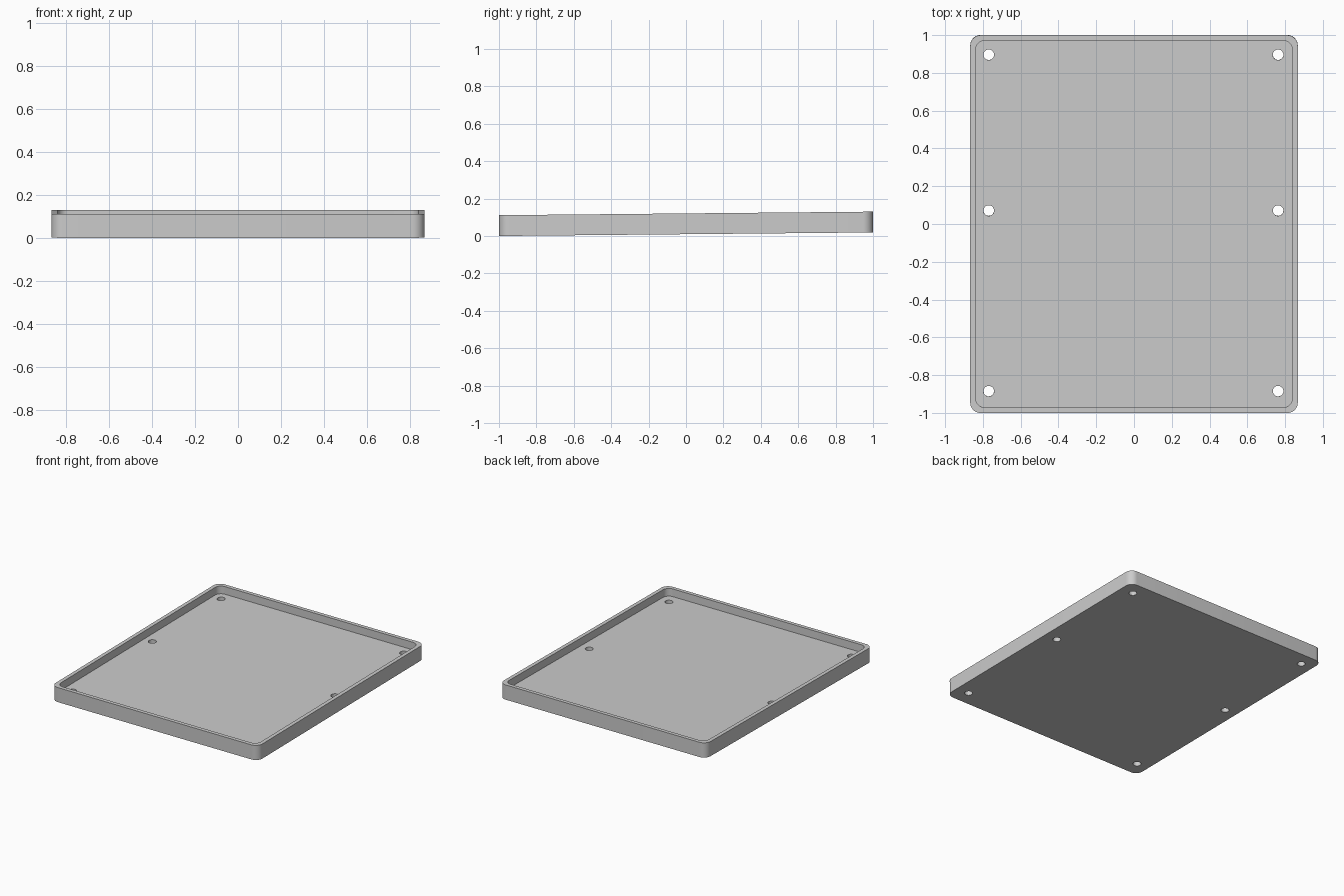
import bpy, bmesh, math
from mathutils import Matrix

if "Cube" in bpy.data.objects:
    bpy.data.objects.remove(bpy.data.objects["Cube"])

HX, HY = 0.867, 1.0          # outer half sizes
HEIGHT, FLOOR = 0.111, 0.053 # rim height, floor thickness
WALL = 0.029
TILT = math.atan(0.019 / 2)  # the tray rises slightly to the back
HOLE_R = 0.028
HOLES = [(x, y) for x in (-0.769, 0.763) for y in (-0.885, 0.071, 0.896)]


def rounded_rect(hx, hy, r, n=10):
    pts = []
    for k, (sx, sy) in enumerate([(1, 1), (-1, 1), (-1, -1), (1, -1)]):
        for i in range(n + 1):
            a = math.pi / 2 * (k + i / n)
            pts.append((sx * (hx - r) + r * math.cos(a),
                        sy * (hy - r) + r * math.sin(a)))
    return pts


def circle(cx, cy, r, n=32):
    return [(cx + r * math.cos(2 * math.pi * i / n),
             cy + r * math.sin(2 * math.pi * i / n)) for i in range(n)]


def loop(bm, pts, z):
    vs = [bm.verts.new((x, y, z)) for x, y in pts]
    edges = [bm.edges.new((vs[i - 1], vs[i])) for i in range(len(vs))]
    return vs, edges


def bridge(bm, a, b):
    for i in range(len(a)):
        bm.faces.new((a[i - 1], a[i], b[i], b[i - 1]))


bm = bmesh.new()

# Outer wall, flat rim and inner wall
outer = rounded_rect(HX, HY, 0.055)
inner = rounded_rect(HX - WALL, HY - WALL, 0.048)
base, base_edges = loop(bm, outer, 0)
rim_out, _ = loop(bm, outer, HEIGHT)
rim_in, _ = loop(bm, inner, HEIGHT)
floor, floor_edges = loop(bm, inner, FLOOR)
bridge(bm, base, rim_out)
bridge(bm, rim_out, rim_in)
bridge(bm, rim_in, floor)

# Screw holes through the floor
for x, y in HOLES:
    pts = circle(x, y, HOLE_R)
    low, low_edges = loop(bm, pts, 0)
    high, high_edges = loop(bm, pts, FLOOR)
    bridge(bm, low, high)
    base_edges += low_edges
    floor_edges += high_edges

# Underside and floor, filled around the holes
for edges in (base_edges, floor_edges):
    bmesh.ops.triangle_fill(bm, edges=edges, use_beauty=True, normal=(0, 0, 1))
bmesh.ops.recalc_face_normals(bm, faces=bm.faces[:])

# Tilt, then rest the front edge on the ground
bm.transform(Matrix.Rotation(TILT, 4, 'X'))
drop = min(v.co.z for v in bm.verts)
mid = (min(v.co.y for v in bm.verts) + max(v.co.y for v in bm.verts)) / 2
bm.transform(Matrix.Translation((0, -mid, -drop)))

mesh = bpy.data.meshes.new("tray")
bm.to_mesh(mesh)
bm.free()
tray = bpy.data.objects.new("tray", mesh)
bpy.context.collection.objects.link(tray)
bpy.context.view_layer.objects.active = tray
tray.select_set(True)
bpy.ops.object.shade_smooth_by_angle(angle=math.radians(30))
